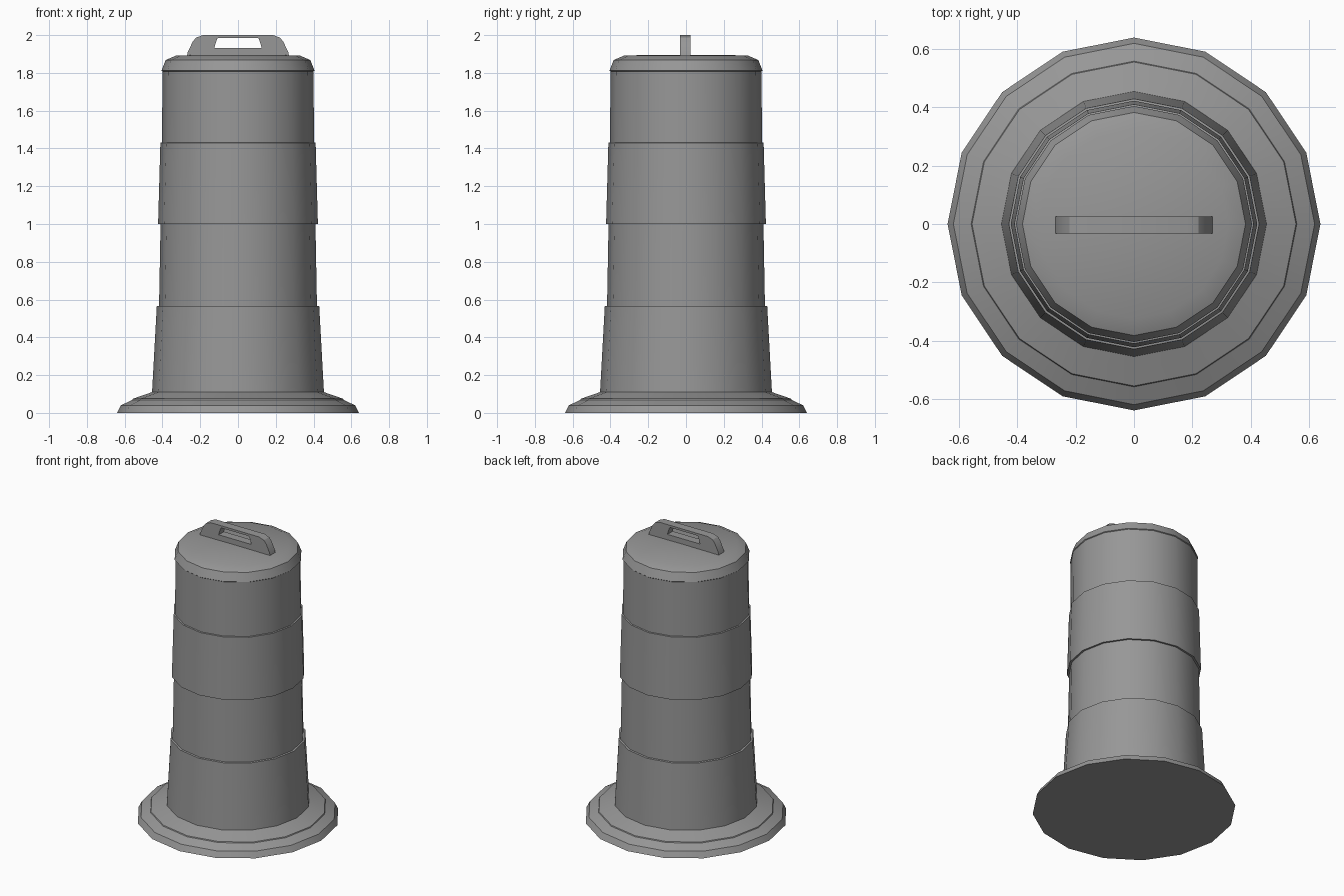
import bpy, bmesh, math

if "Cube" in bpy.data.objects:
    bpy.data.objects.remove(bpy.data.objects["Cube"])

SIDES = 16

grey = bpy.data.materials.new("dark_grey")
grey.diffuse_color = (0.31, 0.31, 0.31, 1)
grey.use_nodes = True
grey.node_tree.nodes["Principled BSDF"].inputs["Base Color"].default_value = grey.diffuse_color


def finish(obj):
    obj.data.materials.clear()
    obj.data.materials.append(grey)
    bpy.ops.object.select_all(action='DESELECT')
    obj.select_set(True)
    bpy.context.view_layer.objects.active = obj
    bpy.ops.object.shade_smooth_by_angle(angle=math.radians(25))


def lathe(name, profile):
    """Revolve (radius, z) points round z; radius 0 closes with a flat disc."""
    bm = bmesh.new()
    rings = []
    for r, z in profile:
        if r == 0:
            rings.append([bm.verts.new((0, 0, z))] * SIDES)
        else:
            rings.append([bm.verts.new((r * math.cos(2 * math.pi * i / SIDES),
                                        r * math.sin(2 * math.pi * i / SIDES), z))
                          for i in range(SIDES)])
    for a, b in zip(rings, rings[1:]):
        for i in range(SIDES):
            j = (i + 1) % SIDES
            bm.faces.new(dict.fromkeys((a[i], a[j], b[j], b[i])))
    bmesh.ops.recalc_face_normals(bm, faces=bm.faces)
    mesh = bpy.data.meshes.new(name)
    bm.to_mesh(mesh)
    bm.free()
    obj = bpy.data.objects.new(name, mesh)
    bpy.context.collection.objects.link(obj)
    finish(obj)
    return obj


# Weighted foot with a sloping skirt and a small step
lathe("base", [(0, 0), (0.64, 0), (0.62, 0.04), (0.559, 0.069), (0.556, 0.075), (0.455, 0.11)])

# Stepped barrel made of four tapering bands
lathe("barrel", [(0.455, 0.11), (0.43, 0.565), (0.418, 0.567), (0.41, 1.0),
                 (0.423, 1.0), (0.411, 1.43), (0.402, 1.432), (0.40, 1.81)])

# Rounded lid
lathe("lid", [(0.40, 1.808), (0.405, 1.812), (0.383, 1.868), (0.325, 1.893), (0, 1.895)])

# Carry handle: mirrored outline with a grip slot, extruded along y
curve = bpy.data.curves.new("handle", 'CURVE')
curve.dimensions = '2D'
curve.fill_mode = 'BOTH'
curve.extrude = 0.029
outer = [(0.271, 1.885), (0.266, 1.91), (0.24, 1.965), (0.222, 1.987), (0.185, 2.0)]
slot = [(0.125, 1.932), (0.122, 1.945), (0.11, 1.981), (0.102, 1.985)]
for half in (outer, slot):
    points = half + [(-x, z) for x, z in reversed(half)]
    spline = curve.splines.new('POLY')
    spline.points.add(len(points) - 1)
    for p, (x, z) in zip(spline.points, points):
        p.co = (x, z, 0, 1)
    spline.use_cyclic_u = True
handle = bpy.data.objects.new("handle", curve)
handle.rotation_euler.x = math.pi / 2
handle.location.y = -0.004
bpy.context.collection.objects.link(handle)
bpy.ops.object.select_all(action='DESELECT')
handle.select_set(True)
bpy.context.view_layer.objects.active = handle
bpy.ops.object.convert(target='MESH')
finish(bpy.context.view_layer.objects.active)
